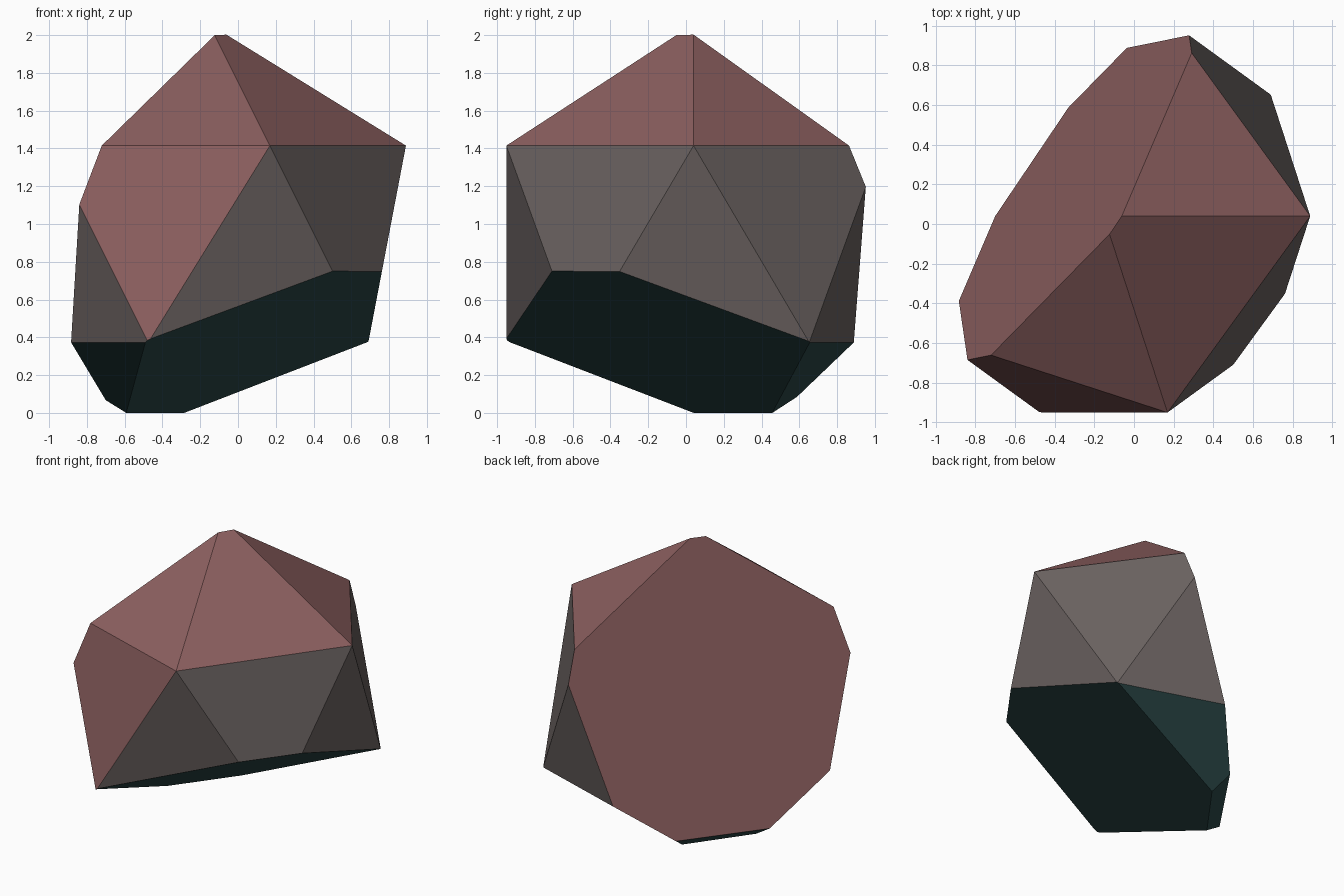
import bpy
import bmesh
from mathutils import Vector

if "Cube" in bpy.data.objects:
    bpy.data.objects.remove(bpy.data.objects["Cube"], do_unlink=True)


def make_material(name, rgb):
    mat = bpy.data.materials.new(name)
    mat.use_nodes = True
    mat.diffuse_color = (*rgb, 1)
    bsdf = mat.node_tree.nodes["Principled BSDF"]
    bsdf.inputs["Base Color"].default_value = (*rgb, 1)
    bsdf.inputs["Roughness"].default_value = 0.9
    return mat


def slice_off(bm, normal, distance):
    """Remove everything beyond a plane and cap the opening."""
    n = Vector(normal)
    cut = bmesh.ops.bisect_plane(
        bm, geom=bm.verts[:] + bm.edges[:] + bm.faces[:], dist=1e-5,
        plane_co=n * distance / n.length_squared, plane_no=n, clear_outer=True)
    rim = [e for e in cut["geom_cut"] if isinstance(e, bmesh.types.BMEdge)]
    bmesh.ops.contextual_create(bm, geom=rim)


# Faceted stone: a twenty-sided ball with two flat slices taken off
bm = bmesh.new()
bmesh.ops.create_icosphere(bm, subdivisions=1, radius=1.165)
bmesh.ops.translate(bm, verts=bm.verts[:], vec=(-0.153, 0.04, 0.894))
slice_off(bm, (-0.833, 0.553, 0.275), 0.624)    # tall back-left slice
slice_off(bm, (0.804, -0.594, -1.765), -0.50)   # sloping underside slice
bmesh.ops.recalc_face_normals(bm, faces=bm.faces[:])

# Red crown and left side, grey flanks, dark teal underside
for face in bm.faces:
    n = face.normal
    face.smooth = False
    if n.z < -0.5:
        face.material_index = 2
    elif n.z > 0.5 or (n.z > 0.1 and n.x < 0):
        face.material_index = 0
    else:
        face.material_index = 1

mesh = bpy.data.meshes.new("stone")
bm.to_mesh(mesh)
bm.free()
for name, rgb in (("dusty red", (0.26, 0.115, 0.115)),
                  ("warm grey", (0.145, 0.122, 0.118)),
                  ("dark teal", (0.025, 0.068, 0.068))):
    mesh.materials.append(make_material(name, rgb))
stone = bpy.data.objects.new("stone", mesh)
bpy.context.collection.objects.link(stone)
